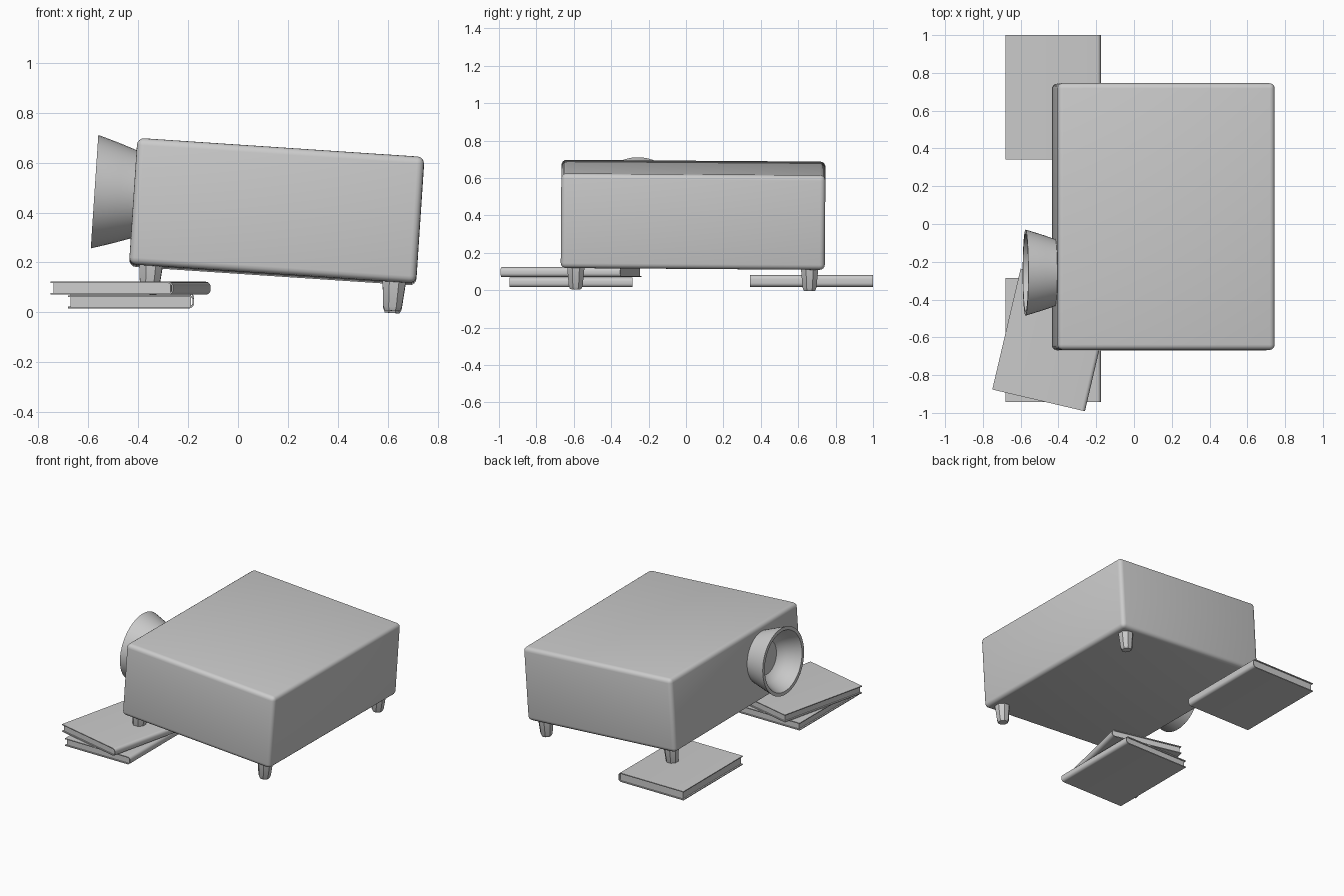
import bpy, bmesh, math
from mathutils import Matrix, Vector

if "Cube" in bpy.data.objects:
    bpy.data.objects.remove(bpy.data.objects["Cube"])

# Tilted frame shared by the projector parts
FRAME = (Matrix.Translation((0.155, 0.038, 0.403))
         @ Matrix.Rotation(math.radians(-0.4), 4, 'X')
         @ Matrix.Rotation(math.radians(3.8), 4, 'Y'))


def make(name, bm, matrix, angle=35):
    bmesh.ops.recalc_face_normals(bm, faces=bm.faces)
    me = bpy.data.meshes.new(name)
    bm.to_mesh(me)
    bm.free()
    ob = bpy.data.objects.new(name, me)
    bpy.context.collection.objects.link(ob)
    ob.matrix_world = matrix
    bpy.ops.object.select_all(action='DESELECT')
    ob.select_set(True)
    bpy.context.view_layer.objects.active = ob
    bpy.ops.object.shade_smooth_by_angle(angle=math.radians(angle))
    return ob


def box(bm, size, centre=(0, 0, 0)):
    m = Matrix.Translation(centre) @ Matrix.Diagonal((*size, 1))
    bmesh.ops.create_cube(bm, size=1, matrix=m)


def lathe(bm, profile, steps):
    # spin (radius, height) points around z
    rings = [[bm.verts.new((r * math.cos(2 * math.pi * (i + .5) / steps),
                            r * math.sin(2 * math.pi * (i + .5) / steps), h))
              for i in range(steps)] for r, h in profile]
    for a, b in zip(rings, rings[1:]):
        for i in range(steps):
            j = (i + 1) % steps
            bm.faces.new((a[i], a[j], b[j], b[i]))
    bm.faces.new(rings[0])
    bm.faces.new(rings[-1])


# Projector body with rounded edges
bm = bmesh.new()
box(bm, (1.152, 1.412, 0.507))
bmesh.ops.bevel(bm, geom=bm.edges[:], offset=0.028, segments=4,
                profile=0.5, affect='EDGES')
make("projector_body", bm, FRAME)

# Flared hollow lens hood on the left face
bm = bmesh.new()
lathe(bm, [(0.165, -0.20), (0.178, -0.155), (0.197, -0.10), (0.213, -0.05),
           (0.225, -0.01), (0.228, 0.0), (0.205, 0.0), (0.198, -0.012),
           (0.180, -0.05), (0.158, -0.09), (0.135, -0.12), (0.115, -0.135)], 48)
make("lens_hood", bm, FRAME @ Matrix.Translation((-0.733, -0.296, 0.03))
     @ Matrix.Rotation(math.radians(-90), 4, 'Y'))

# Four tapered feet
for sx, xn in ((-1, "left"), (1, "right")):
    for sy, yn in ((-1, "front"), (1, "back")):
        bm = bmesh.new()
        lathe(bm, [(0.052, 0.02), (0.050, 0.0), (0.040, -0.100),
                   (0.032, -0.116)], 8)
        make(f"{yn}_{xn}_foot", bm,
             FRAME @ Matrix.Translation((sx * 0.488, sy * 0.625, -0.2535)))


def book(name, x, y, z0, z1, turn=0):
    w, d, t, h = 0.504, 0.657, 0.006, z1 - z0
    place = Matrix.Translation((x, y, z0)) @ Matrix.Rotation(math.radians(turn), 4, 'Z')

    # outline of one wrap: straight boards joined by a rounded spine
    def wrap(inset, r):
        right = w / 2 - inset
        pts = [(-w / 2, inset)]
        for cz, start in ((inset + r, -90), (h - inset - r, 0)):
            for k in range(6):
                a = math.radians(start + 18 * k)
                pts.append((right - r + r * math.cos(a), cz + r * math.sin(a)))
        return pts + [(-w / 2, h - inset)]

    # cover
    bm = bmesh.new()
    outline = wrap(0, 0.020) + wrap(t, 0.014)[::-1]
    face = bm.faces.new([bm.verts.new((px, -d / 2, pz)) for px, pz in outline])
    ext = bmesh.ops.extrude_face_region(bm, geom=[face])
    bmesh.ops.translate(bm, vec=Vector((0, d, 0)),
                        verts=[v for v in ext['geom'] if isinstance(v, bmesh.types.BMVert)])
    make(name + "_cover", bm, place)

    # page block
    bm = bmesh.new()
    box(bm, (w - 0.022, d - 0.016, h - 2 * t + 0.001), (-0.001, 0, h / 2))
    make(name + "_pages", bm, place)


# Books propping up the left side
book("back_book", -0.428, 0.671, 0.018, 0.080)
book("lower_front_book", -0.428, -0.615, 0.016, 0.068)
book("upper_front_book", -0.430, -0.614, 0.071, 0.123, -13.2)
